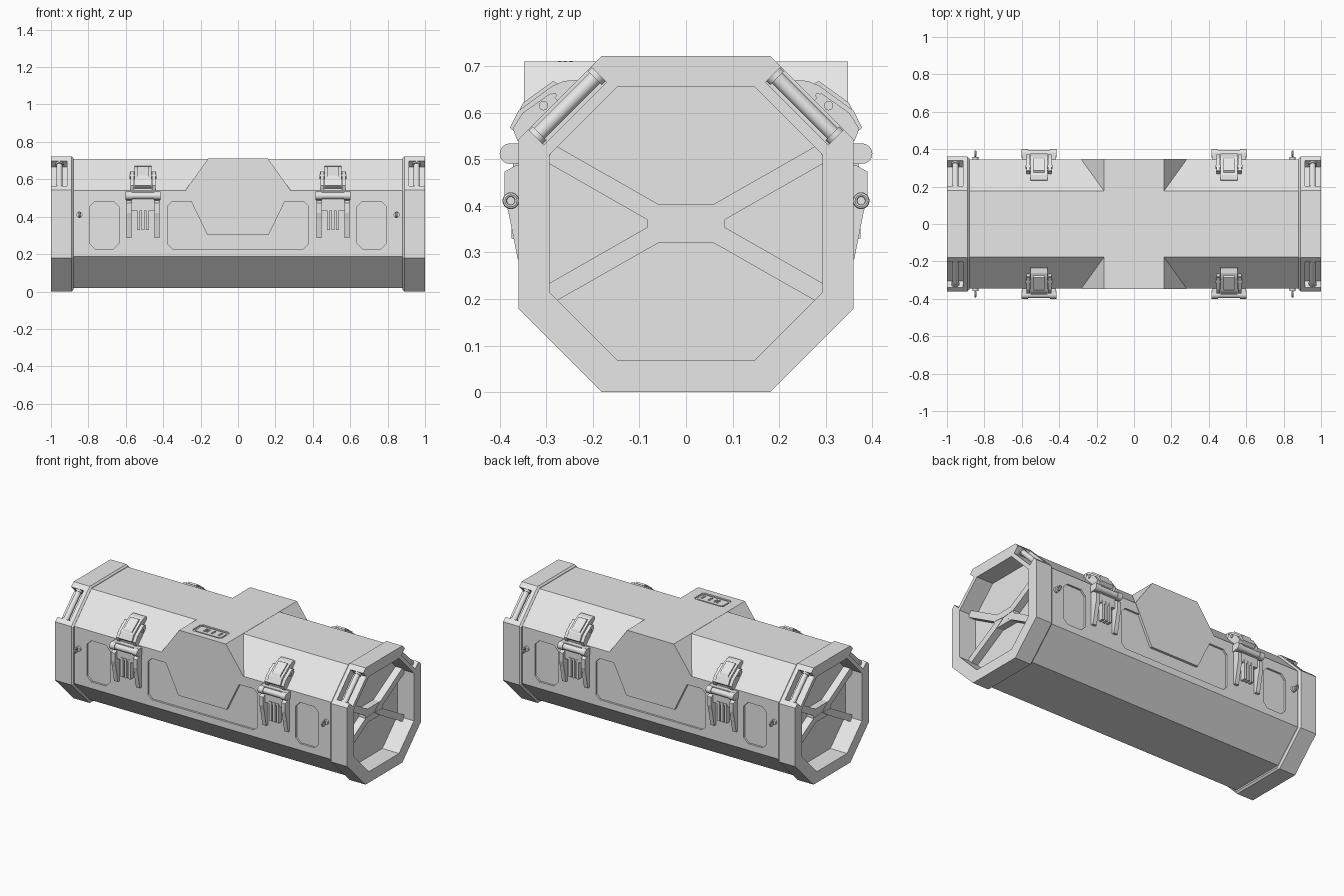
import bpy, bmesh, math
from mathutils import Matrix, Vector

if "Cube" in bpy.data.objects:
    bpy.data.objects.remove(bpy.data.objects["Cube"], do_unlink=True)

grey = bpy.data.materials.new("light grey")
grey.use_nodes = True
grey.diffuse_color = (0.8, 0.8, 0.8, 1)
for node in grey.node_tree.nodes:
    if node.type == 'BSDF_PRINCIPLED':
        node.inputs["Base Color"].default_value = (0.8, 0.8, 0.8, 1)


# ---------- helpers ----------
def place(axis, p, t):
    """Put a 2D profile point at distance t along the extrusion axis."""
    return {'x': (t, p[0], p[1]), 'y': (p[0], t, p[1]), 'z': (p[0], p[1], t)}[axis]


def prism(bm, pts, axis, a, b):
    ends = [[bm.verts.new(place(axis, p, t)) for p in pts] for t in (a, b)]
    bm.faces.new(ends[0])
    bm.faces.new(ends[1][::-1])
    n = len(pts)
    for i in range(n):
        j = (i + 1) % n
        bm.faces.new((ends[0][i], ends[0][j], ends[1][j], ends[1][i]))


def rod(bm, centre, direction, radius, length, sides=16):
    turn = Vector((0, 0, 1)).rotation_difference(Vector(direction)).to_matrix().to_4x4()
    bmesh.ops.create_cone(bm, cap_ends=True, segments=sides, radius1=radius, radius2=radius,
                          depth=length, matrix=Matrix.Translation(centre) @ turn)


def block(x, y, hx, hy, c=0.0):
    """Rectangle outline, with cut corners when c is set."""
    if c == 0:
        return [(x - hx, y - hy), (x + hx, y - hy), (x + hx, y + hy), (x - hx, y + hy)]
    return [(x + sx * (hx - u), y + sy * (hy - v)) for sx, sy, u, v in (
        (-1, -1, c, 0), (1, -1, c, 0), (1, -1, 0, c), (1, 1, 0, c),
        (1, 1, c, 0), (-1, 1, c, 0), (-1, 1, 0, c), (-1, -1, 0, c))]


def finish(bm, name, mirror=(False, False), smooth=False):
    bmesh.ops.recalc_face_normals(bm, faces=bm.faces)
    mesh = bpy.data.meshes.new(name)
    bm.to_mesh(mesh)
    bm.free()
    mesh.materials.append(grey)
    ob = bpy.data.objects.new(name, mesh)
    bpy.context.collection.objects.link(ob)
    if any(mirror):
        mod = ob.modifiers.new("mirror", 'MIRROR')
        mod.use_axis = (mirror[0], mirror[1], False)
        mod.use_mirror_merge = False
    if smooth:
        bpy.ops.object.select_all(action='DESELECT')
        ob.select_set(True)
        bpy.context.view_layer.objects.active = ob
        bpy.ops.object.shade_smooth_by_angle(angle=math.radians(35))
    return ob


def cut(ob, cutter):
    cutter.hide_render = True
    mod = ob.modifiers.new("cut", 'BOOLEAN')
    mod.operation = 'DIFFERENCE'
    mod.object = cutter
    bpy.context.view_layer.update()
    mesh = bpy.data.meshes.new_from_object(ob.evaluated_get(bpy.context.evaluated_depsgraph_get()))
    ob.modifiers.clear()
    ob.data = mesh
    bpy.data.objects.remove(cutter, do_unlink=True)


BOTH = (True, True)
MID = 0.362

# ---------- eight-sided body with recessed side panels ----------
bm = bmesh.new()
prism(bm, block(0, 0.364, 0.345, 0.345, 0.168), 'x', -0.886, 0.886)
body = finish(bm, "case_body")
bm = bmesh.new()
for y in (-1, 1):
    prism(bm, block(0, 0.355, 0.375, 0.127, 0.025), 'y', y * 0.333, y * 0.4)
    for x in (-1, 1):
        prism(bm, block(x * 0.715, 0.355, 0.079, 0.127, 0.03), 'y', y * 0.333, y * 0.4)
cut(body, finish(bm, "panel_cutter"))

# ---------- six-sided centre block across the lid ----------
bm = bmesh.new()
half = [(0.165, 0.305), (0.28, 0.543), (0.16, 0.71)]
prism(bm, half + [(-x, z) for x, z in reversed(half)], 'y', -0.348, 0.348)
centre = finish(bm, "centre_block")
bm = bmesh.new()
prism(bm, block(-0.003, -0.259, 0.1, 0.048, 0.012), 'z', 0.702, 0.73)
cut(centre, finish(bm, "keypad_cutter"))

# ---------- keypad ----------
bm = bmesh.new()
prism(bm, block(-0.003, -0.259, 0.088, 0.036, 0.01), 'z', 0.69, 0.707)
for y in (-0.271, -0.259, -0.247):
    for x in (-0.04, -0.022, 0.014, 0.062):
        prism(bm, block(x, y, 0.005, 0.004), 'z', 0.7, 0.711)
finish(bm, "keypad")

# ---------- hollow end caps ----------
bm = bmesh.new()
outer = block(0, 0.361, 0.36, 0.361, 0.18)
lip = block(0, 0.361, 0.35, 0.351, 0.175)
inner = block(0, MID, 0.293, 0.294, 0.146)
rings = [[bm.verts.new((x, *p)) for p in pts] for pts, x in
         ((inner, 0.88), (lip, 0.88), (outer, 0.89), (outer, 1.0), (inner, 1.0))]
for k, ring in enumerate(rings):
    following = rings[(k + 1) % len(rings)]
    for i in range(8):
        j = (i + 1) % 8
        bm.faces.new((ring[i], ring[j], following[j], following[i]))
caps = finish(bm, "end_caps", (True, False))
# slots for the grab bars
bm = bmesh.new()
bmesh.ops.create_cube(bm, size=1, matrix=Matrix.Translation((0.965, -0.27, 0.63))
                      @ Matrix.Rotation(math.radians(-45), 4, 'X') @ Matrix.Diagonal((0.1, 0.09, 0.19, 1)))
cut(caps, finish(bm, "slot_cutter", BOTH))

# ---------- grab bars ----------
bm = bmesh.new()
slope = Vector((0, 1, 1)).normalized()
grip = Vector((0.955, -0.255, 0.615))
rod(bm, grip, slope, 0.016, 0.192)
for s in (-1, 1):
    rod(bm, grip + slope * 0.09 * s, slope, 0.021, 0.012)
finish(bm, "grab_bars", BOTH, smooth=True)

# ---------- crossed ribs inside the end caps ----------
bm = bmesh.new()
for s in (-1, 1):
    for t in (-1, 1):
        rib = [(0.0, 0.0), (0.06, 0.042), (0.276, 0.165), (0.293, 0.147), (0.293, 0.128), (0.083, 0.008)]
        prism(bm, [(s * y, MID + t * z) for y, z in rib], 'x', 0.88, 0.932)
prism(bm, block(0, MID, 0.083, 0.042, 0.022), 'x', 0.88, 0.93)
finish(bm, "end_ribs", (True, False))

# ---------- latches ----------
LX = 0.508
strap = [(-0.232, 0.652), (-0.235, 0.67), (-0.262, 0.668), (-0.286, 0.658),
         (-0.36, 0.604), (-0.378, 0.568), (-0.364, 0.555), (-0.33, 0.55)]
cheek = [(-0.265, 0.615), (-0.29, 0.642), (-0.35, 0.6), (-0.372, 0.566), (-0.362, 0.54), (-0.33, 0.54)]
bm = bmesh.new()
prism(bm, strap, 'x', LX - 0.045, LX + 0.045)
prism(bm, [(-0.27, 0.66), (-0.285, 0.668), (-0.35, 0.621), (-0.36, 0.6)], 'x', LX - 0.03, LX + 0.03)
for s in (-1, 1):
    prism(bm, cheek, 'x', LX + s * 0.047, LX + s * 0.066)
finish(bm, "latch_lever", BOTH)

leg = [(-0.335, 0.49), (-0.365, 0.487), (-0.39, 0.473), (-0.39, 0.42),
       (-0.381, 0.385), (-0.361, 0.285), (-0.335, 0.285)]
bm = bmesh.new()
prism(bm, block(-0.357, 0.512, 0.018, 0.022), 'x', LX - 0.092, LX + 0.092)
prism(bm, block(-0.353, 0.462, 0.018, 0.028), 'x', LX - 0.062, LX + 0.062)
for s in (-1, 1):
    prism(bm, leg, 'x', LX + s * 0.062, LX + s * 0.088)
for offset in (-0.025, 0, 0.025):
    prism(bm, block(-0.355, 0.39, 0.02, 0.06), 'x', LX + offset - 0.008, LX + offset + 0.008)
finish(bm, "latch_clasp", BOTH)

bm = bmesh.new()
across = (1, 0, 0)
rod(bm, (LX, -0.378, 0.512), across, 0.018, 0.15)
for s in (-1, 1):
    rod(bm, (LX + s * 0.077, -0.378, 0.512), across, 0.022, 0.034)
rod(bm, (LX, -0.306, 0.615), across, 0.01, 0.142)
rod(bm, (LX, -0.283, 0.637), across, 0.005, 0.138)
finish(bm, "latch_pins", BOTH, smooth=True)

# ---------- strap eyelets ----------
bm = bmesh.new()
rod(bm, (0.848, -0.347, 0.411), (0, 1, 0), 0.016, 0.02)
steps, sides = 20, 8
loops = []
for i in range(steps):
    a = math.tau * i / steps
    loop = []
    for k in range(sides):
        b = math.tau * k / sides
        r = 0.013 + 0.005 * math.cos(b)
        loop.append(bm.verts.new((0.848 + 0.005 * math.sin(b),
                                  -0.376 + r * math.cos(a), 0.411 + r * math.sin(a))))
    loops.append(loop)
for i in range(steps):
    here, there = loops[i], loops[(i + 1) % steps]
    for k in range(sides):
        m = (k + 1) % sides
        bm.faces.new((here[k], here[m], there[m], there[k]))
finish(bm, "strap_eyelets", BOTH, smooth=True)
